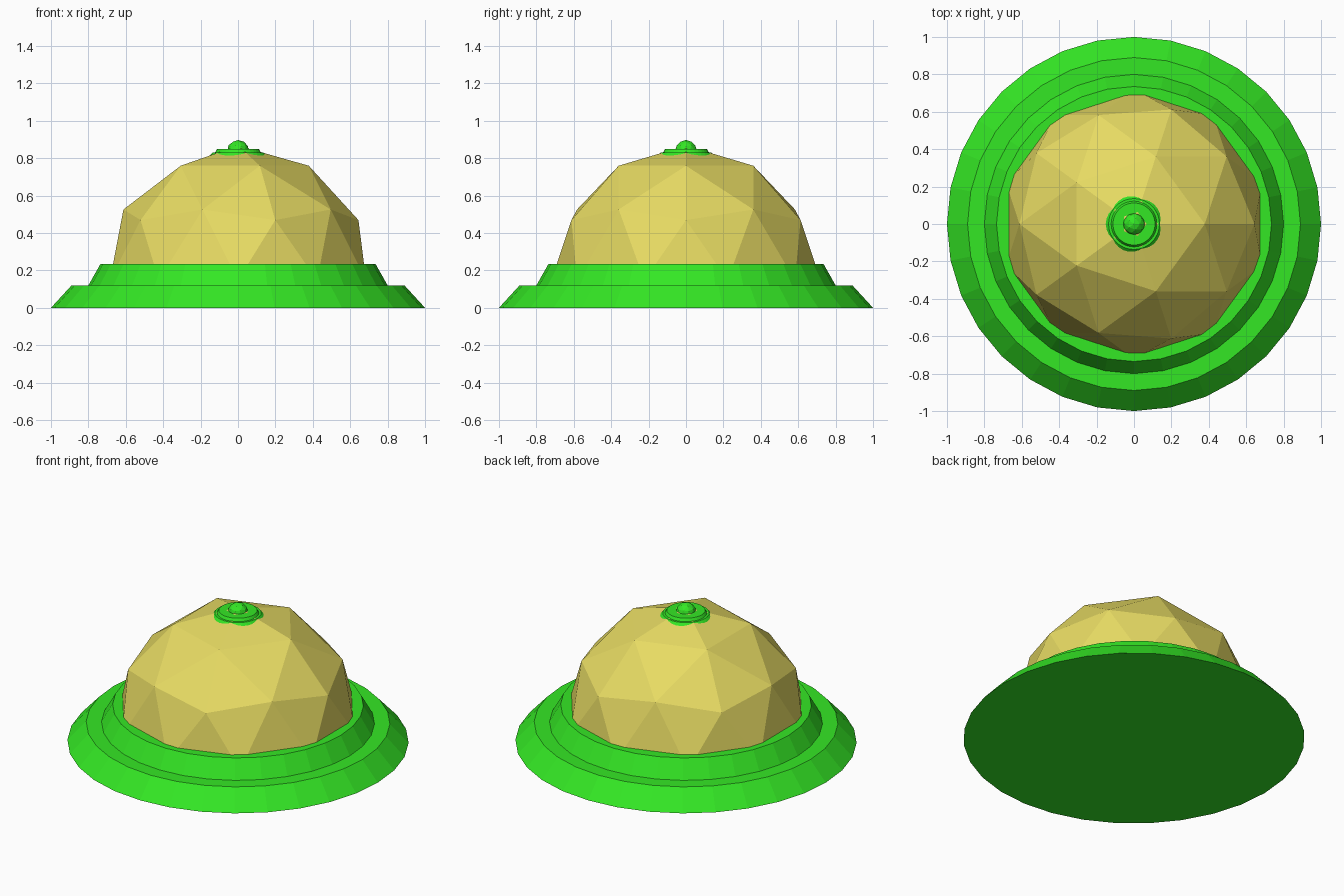
import bpy, bmesh
from mathutils import Vector

if "Cube" in bpy.data.objects:
    bpy.data.objects.remove(bpy.data.objects["Cube"])


def material(name, color):
    mat = bpy.data.materials.new(name)
    mat.diffuse_color = (*color, 1)
    mat.use_nodes = True
    mat.node_tree.nodes["Principled BSDF"].inputs["Base Color"].default_value = mat.diffuse_color
    return mat


GREEN = material("green", (0.034, 0.8, 0.018))
YELLOW = material("yellow", (0.8, 0.71, 0.125))


def ring(name, r_bottom, r_top, z, height):
    """Tapered 32-sided disc standing on height z."""
    bpy.ops.mesh.primitive_cone_add(vertices=32, radius1=r_bottom, radius2=r_top,
                                    depth=height, location=(0, 0, z + height / 2))
    obj = bpy.context.object
    obj.name = name
    obj.data.materials.append(GREEN)


def half_ball(name, radius, center_z, cut_z, mat):
    """Faceted ball with everything below cut_z removed and capped."""
    bpy.ops.mesh.primitive_ico_sphere_add(subdivisions=2, radius=radius,
                                          location=(0, 0, center_z))
    obj = bpy.context.object
    obj.name = name
    obj.data.materials.append(mat)
    bm = bmesh.new()
    bm.from_mesh(obj.data)
    bmesh.ops.bisect_plane(bm, geom=bm.verts[:] + bm.edges[:] + bm.faces[:],
                           plane_co=Vector((0, 0, cut_z - center_z)),
                           plane_no=Vector((0, 0, 1)), clear_inner=True)
    bmesh.ops.holes_fill(bm, edges=[e for e in bm.edges if e.is_boundary], sides=0)
    bmesh.ops.recalc_face_normals(bm, faces=bm.faces)
    bm.to_mesh(obj.data)
    bm.free()


# Two-step base, and the same pair of steps in miniature under the knob
for part, scale, z in (("base", 1.0, 0.0), ("finial", 0.153, 0.812)):
    ring(part + "_lower_step", scale, 0.89 * scale, z, 0.12 * scale)
    ring(part + "_upper_step", 0.80 * scale, 0.735 * scale, z + 0.12 * scale, 0.115 * scale)

# Faceted dome, its lower edge hidden inside the base
half_ball("dome", 0.72, 0.147, 0.18, YELLOW)

# Knob on top
half_ball("knob", 0.06, 0.837, 0.82, GREEN)
